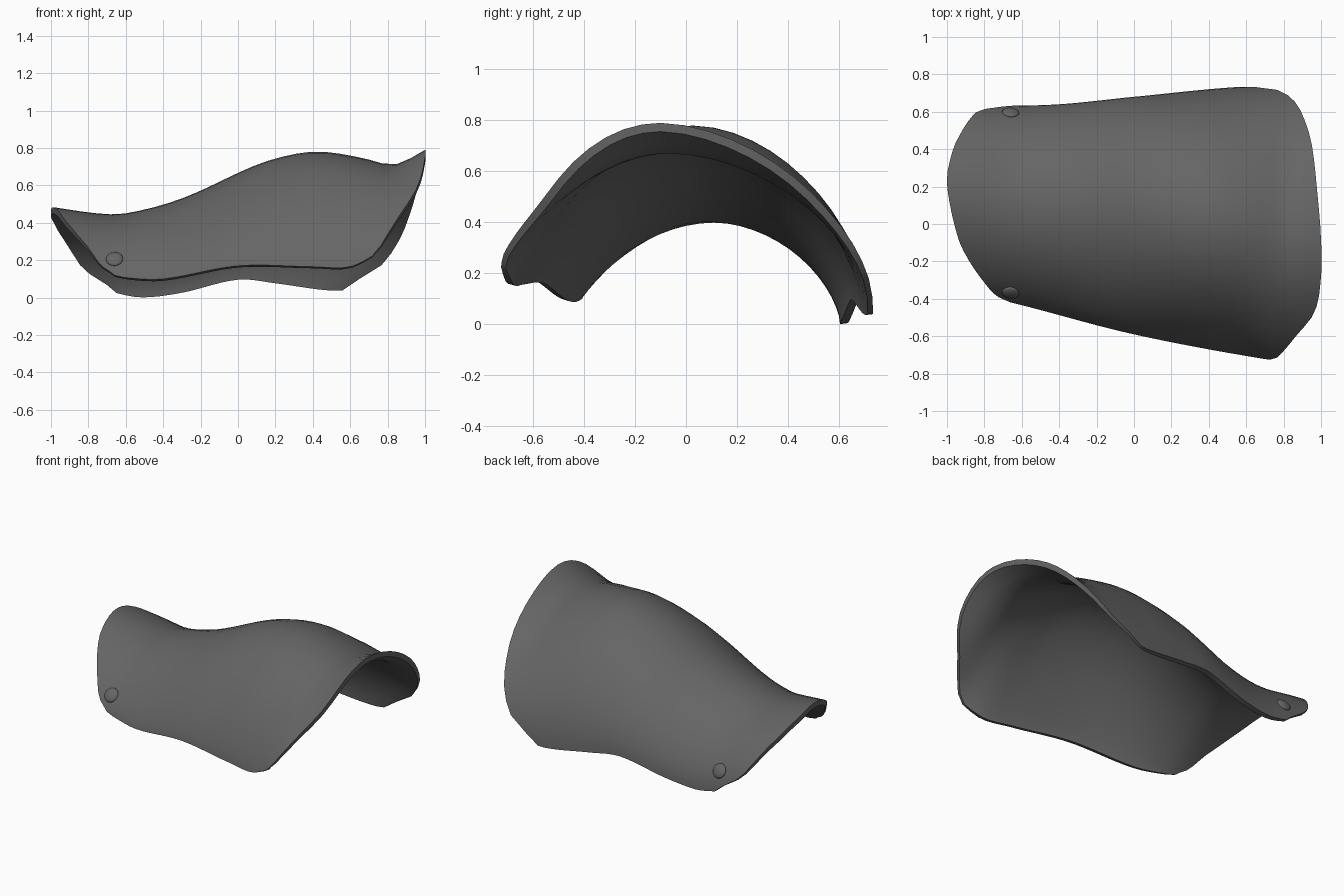
import bpy
from math import sin, pi
from mathutils import Vector

cube = bpy.data.objects.get("Cube")
if cube:
    bpy.data.objects.remove(cube, do_unlink=True)


def make_material(name, rgb):
    mat = bpy.data.materials.new(name)
    mat.use_nodes = True
    mat.diffuse_color = (*rgb, 1)
    bsdf = mat.node_tree.nodes["Principled BSDF"]
    bsdf.inputs["Base Color"].default_value = (*rgb, 1)
    return mat


def curve(points):
    """Smooth curve through (position, value) pairs, held flat past the ends."""
    last = len(points) - 1

    def slope(i):
        a, b = points[max(i - 1, 0)], points[min(i + 1, last)]
        return (b[1] - a[1]) / (b[0] - a[0])

    def value_at(p):
        if p <= points[0][0]:
            return points[0][1]
        for i in range(last):
            (p0, v0), (p1, v1) = points[i], points[i + 1]
            if p <= p1:
                width = p1 - p0
                k = (p - p0) / width
                bend = 3 * k**2 - 2 * k**3
                ease_in = k * (1 - k)**2 * slope(i) * width
                ease_out = k**2 * (k - 1) * slope(i + 1) * width
                return v0 + (v1 - v0) * bend + ease_in + ease_out
        return points[last][1]

    return value_at


# Ridge line, long edges and fullness of the front half along the length
ridge_y = curve([(-1, .12), (-.5, .1), (.4, .03), (1, -.1)])
ridge_z = curve([(-1, .485), (-.75, .45), (-.6, .45), (-.3, .53), (.1, .71),
                 (.3, .767), (.45, .78), (.65, .75), (.84, .712), (1, .79)])
front_y = curve([(-1, -.36), (-.7, -.41), (0, -.59), (.75, -.73), (1, -.75)])
front_z = curve([(-.8, .16), (-.7, .13), (-.6, .107), (-.4, .1), (0, .17),
                 (.4, .165), (.6, .165), (.75, .24)])
front_power = curve([(-1, .8), (.5, .8), (1, .92)])
back_y = curve([(-1, .62), (-.75, .63), (-.4, .64), (0, .68), (.6, .735), (1, .73)])
back_z = curve([(-.84, .09), (-.75, .06), (-.62, .02), (-.5, .005), (-.3, .03),
                (0, .1), (.2, .08), (.5, .04), (.62, .05), (.86, .1)])

# Rounded outlines of the two ends, from front edge (-1) to back edge (1)
narrow_end = curve([(-1, -.66), (-.97, -.73), (-.88, -.785), (-.67, -.87), (-.4, -.94),
                    (.2, -1), (.47, -.98), (.68, -.94), (.95, -.84), (.985, -.76),
                    (1, -.65)])
wide_end = curve([(-1, .72), (-.98, .76), (-.79, .865), (-.58, .965), (-.28, 1), (.02, 1),
                  (.32, .98), (.63, .95), (.79, .91), (.9, .86), (.97, .78), (.99, .69),
                  (1, .56)])


def shell_point(x, side):
    """Point on the outer skin; side runs from -1 (front) to 1 (back)."""
    out = abs(side)
    if side < 0:
        edge_y, edge_z = front_y(x), front_z(x)
        rise = (1 - out**2) ** front_power(x)
    else:
        edge_y, edge_z = back_y(x), back_z(x)
        rise = (1 - out**1.85) ** .6
    return Vector((x, ridge_y(x) + out * (edge_y - ridge_y(x)),
                   edge_z + (ridge_z(x) - edge_z) * rise))


def inner_point(x, side, thickness):
    """Point on the lining, square to the arch."""
    run = shell_point(x, min(side + .01, 1)) - shell_point(x, max(side - .01, -1))
    inward = Vector((0, run.z, -run.y)).normalized()
    return shell_point(x, side) + inward * thickness


def smooth(obj):
    bpy.ops.object.select_all(action="DESELECT")
    obj.select_set(True)
    bpy.context.view_layer.objects.active = obj
    bpy.ops.object.shade_smooth_by_angle(angle=pi / 4)


dark_grey = make_material("dark grey", (.13, .13, .13))

# Curved guard shell: outer skin, lining and the rim joining them
LONG, AROUND = 26, 28
outer, inner, faces = [], [], []
for i in range(LONG + 1):
    for j in range(AROUND + 1):
        side = sin(pi * (j / AROUND - .5))
        start, end = narrow_end(side), wide_end(side)
        x = start + (end - start) * i / LONG
        # The wall thins towards every rim
        thickness = .048 - .014 * (2 * i / LONG - 1)**6 - .014 * side**6
        outer.append(shell_point(x, side))
        inner.append(inner_point(x, side, thickness))
row, count = AROUND + 1, len(outer)
for i in range(LONG):
    for j in range(AROUND):
        a = i * row + j
        quad = (a, a + row, a + row + 1, a + 1)
        faces.append(quad)
        faces.append([v + count for v in reversed(quad)])
border = ([i * row for i in range(LONG)]
          + [LONG * row + j for j in range(AROUND)]
          + [i * row + AROUND for i in range(LONG, 0, -1)]
          + list(range(AROUND, 0, -1)))
for a, b in zip(border, border[1:] + border[:1]):
    faces.append((b, a, a + count, b + count))
mesh = bpy.data.meshes.new("guard_shell")
mesh.from_pydata(outer + inner, [], faces)
mesh.materials.append(dark_grey)
shell = bpy.data.objects.new("guard_shell", mesh)
bpy.context.collection.objects.link(shell)
smooth(shell)

# Domed rivets near the narrow end
for name, side in (("front_rivet", -.9), ("back_rivet", .93)):
    spot = shell_point(-.66, side)
    along = shell_point(-.64, side) - shell_point(-.68, side)
    across = shell_point(-.66, side + .02) - shell_point(-.66, side - .02)
    bpy.ops.mesh.primitive_uv_sphere_add(segments=20, ring_count=10, radius=1)
    rivet = bpy.context.object
    rivet.name = name
    rivet.location = spot
    rivet.rotation_euler = along.cross(across).to_track_quat("Z", "Y").to_euler()
    rivet.scale = (.046, .046, .018)
    rivet.data.materials.append(dark_grey)
    smooth(rivet)
